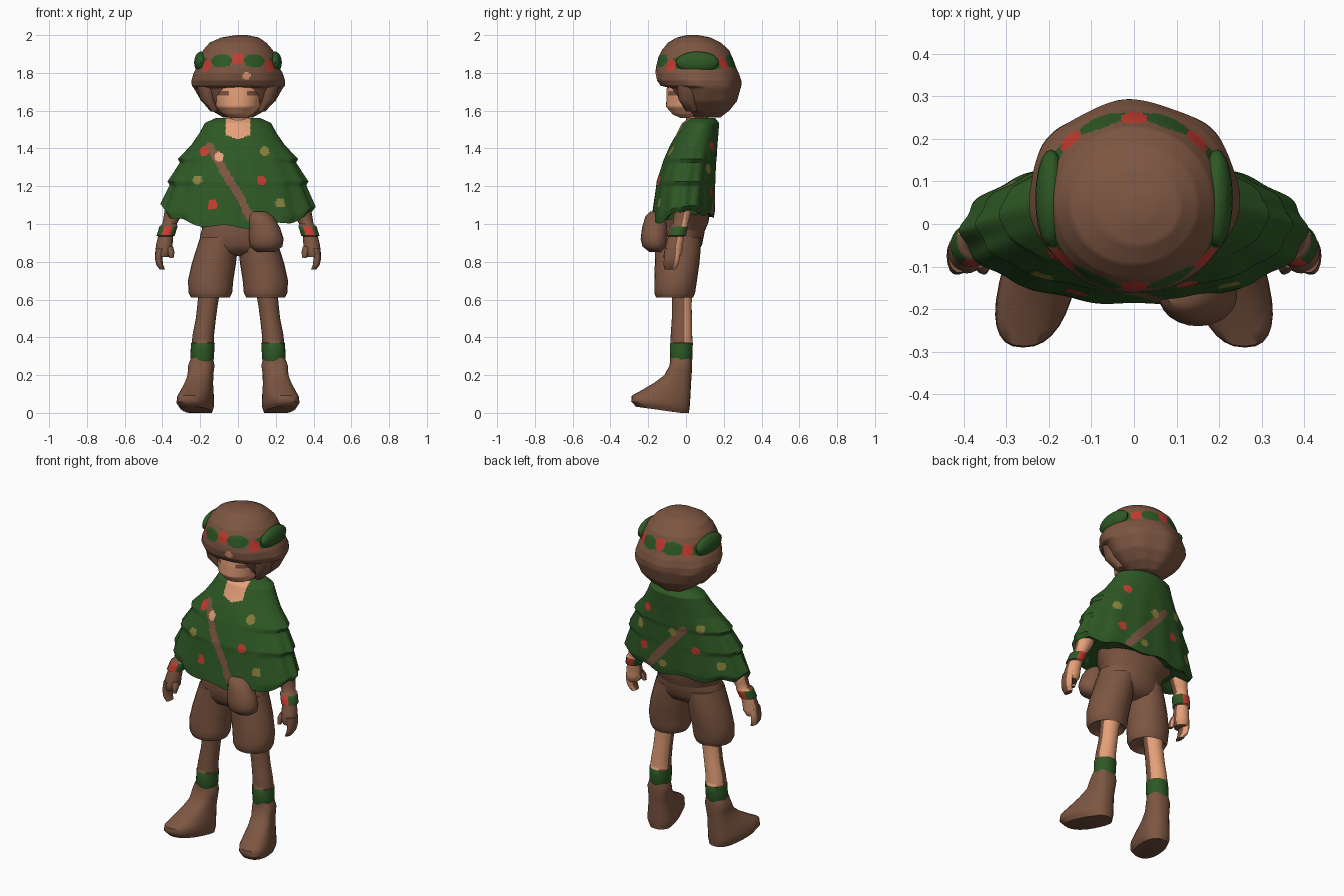
import bpy, math

BROWN, GREEN, SKIN, RED, YELLOW = range(5)
MATS = []
for name, col in (("brown", (0.205, 0.093, 0.054)), ("leaf green", (0.027, 0.098, 0.018)),
                  ("skin", (0.78, 0.35, 0.19)), ("berry red", (0.56, 0.045, 0.028)),
                  ("olive yellow", (0.25, 0.22, 0.045))):
    m = bpy.data.materials.new(name)
    m.diffuse_color = (*col, 1)
    MATS.append(m)


def loft(name, rings, segs=20, steps=1, mat=BROWN, rule=None, warp=None, power=1):
    """Skin a stack of ellipses (z, cx, cy, rx, ry), listed from top to bottom."""
    dense = [rings[0]]
    for a, b in zip(rings, rings[1:]):
        for s in range(1, steps + 1):
            t = s / steps
            dense.append([p + (q - p) * t for p, q in zip(a, b)])
    verts, faces = [], []
    for z, cx, cy, rx, ry in dense:
        for i in range(segs):
            a = 2 * math.pi * i / segs
            c, s = (math.copysign(abs(v) ** power, v) for v in (math.cos(a), math.sin(a)))
            p = (cx + rx * c, cy + ry * s, z)
            verts.append(warp(*p, a) if warp else p)
    for r in range(len(dense) - 1):
        for i in range(segs):
            j = (i + 1) % segs
            k, n = r * segs, (r + 1) * segs
            faces.append((k + i, n + i, n + j, k + j))
    faces.append(tuple(range(segs)))
    faces.append(tuple(reversed(range(len(verts) - segs, len(verts)))))
    me = bpy.data.meshes.new(name)
    me.from_pydata(verts, [], faces)
    for m in MATS:
        me.materials.append(m)
    for p in me.polygons:
        p.material_index = rule(p.center, p.normal) if rule else mat
    me.shade_smooth()
    me.set_sharp_from_angle(angle=math.radians(50))
    ob = bpy.data.objects.new(name, me)
    bpy.context.collection.objects.link(ob)
    return ob


def blob(name, c, r, mat):
    """Ellipsoid made from a loft."""
    rings = []
    for i in range(11):
        a = math.pi * (0.03 + 0.94 * i / 10)
        s = math.sin(a)
        rings.append((c[2] + r[2] * math.cos(a), c[0], c[1], r[0] * s, r[1] * s))
    return loft(name, rings, 20, mat=mat)


# Hat and hair, with painted flowers and leaves round the band
FLOWERS = [(-90, 1.875), (-38, 1.838), (-142, 1.838), (90, 1.87), (45, 1.855), (135, 1.855)]
LEAVES = [(-64, 1.865), (-116, 1.865), (68, 1.86), (112, 1.86), (-20, 1.855), (-160, 1.855),
          (22, 1.85), (158, 1.85)]


def hat_rule(c, n):
    a = math.degrees(math.atan2(c.y - 0.05, c.x))

    def near(spots, w, h):
        return any((((a - s + 180) % 360 - 180) / w) ** 2 + ((c.z - z) / h) ** 2 < 1 for s, z in spots)
    if near(FLOWERS, 9, 0.032):
        return RED
    if near(LEAVES, 18, 0.035):
        return GREEN
    if c.y < 0 and math.hypot(c.x - 0.045, c.z - 1.785) < 0.02:
        return SKIN
    return BROWN


def hat_warp(x, y, z, a):
    # irregular brim and hair ends
    k = 1 + 0.018 * math.cos(7 * a + 1) * max(0, min(1, (1.82 - z) / 0.08))
    return (x * k, y * k, z)


loft("hat_and_hair", [
    (2.0, 0.02, 0.035, 0.03, 0.03), (1.987, 0.01, 0.04, 0.10, 0.09), (1.96, 0, 0.045, 0.15, 0.14),
    (1.92, 0, 0.05, 0.185, 0.178), (1.88, 0, 0.05, 0.205, 0.197), (1.83, 0, 0.053, 0.218, 0.212),
    (1.80, 0, 0.058, 0.235, 0.22), (1.76, 0, 0.067, 0.247, 0.222), (1.732, 0, 0.076, 0.245, 0.212),
    (1.72, 0, 0.1, 0.235, 0.185), (1.65, 0, 0.105, 0.195, 0.16), (1.60, 0, 0.105, 0.14, 0.12),
    (1.565, 0, 0.1, 0.08, 0.08)], 128, 7, rule=hat_rule, warp=hat_warp)

# Face with brown eye patches, and the neck
loft("face", [
    (1.75, 0, 0.02, 0.125, 0.12), (1.68, 0, 0.02, 0.128, 0.124), (1.62, 0, 0.015, 0.115, 0.12),
    (1.58, 0, 0.02, 0.08, 0.09), (1.562, 0, 0.02, 0.04, 0.05)], 48, 6,
    rule=lambda c, n: BROWN if abs(c.x) > 0.055 and abs(c.z - 1.692) < 0.016 else SKIN)
loft("neck", [(1.61, 0, 0.06, 0.065, 0.06), (1.56, 0, 0.06, 0.06, 0.06), (1.5, 0, 0.06, 0.08, 0.06)], mat=SKIN)

# Poncho with dots, shoulder strap and open collar as face colours
DOTS = [  # x, z, which side (-1 front, 1 back), colour
    (0.14, 1.385, -1, YELLOW), (-0.215, 1.235, -1, YELLOW), (0.225, 1.11, -1, YELLOW),
    (0.125, 1.23, -1, RED), (-0.135, 1.10, -1, RED), (-0.18, 1.385, -1, RED), (-0.1, 1.355, -1, SKIN),
    (0.16, 1.41, 1, RED), (0.22, 1.29, 1, YELLOW), (0.19, 1.17, 1, RED), (-0.19, 1.36, 1, YELLOW),
    (-0.16, 1.22, 1, RED), (-0.02, 1.31, 1, YELLOW), (-0.3, 1.15, 1, YELLOW), (0.05, 1.1, 1, YELLOW)]
STRAPS = [(-0.15, 1.41, 0.09, 1.0, -1), (-0.09, 1.34, 0.15, 1.07, 1)]


def poncho_rule(c, n):
    side = -1 if n.y < 0 else 1
    if side < 0 and abs(c.x) < 0.065 and c.z > 1.45 + abs(c.x) * 0.3:
        return SKIN
    for x, z, s, m in DOTS:
        if s == side and math.hypot(c.x - x, c.z - z) < 0.025:
            return m
    for x0, z0, x1, z1, s in STRAPS:
        dx, dz = x1 - x0, z1 - z0
        t = ((c.x - x0) * dx + (c.z - z0) * dz) / (dx * dx + dz * dz)
        t = max(0, min(1, t))
        if s == side and math.hypot(c.x - x0 - t * dx, c.z - z0 - t * dz) < 0.022:
            return BROWN
    return GREEN


def poncho_warp(x, y, z, a):
    # hem hangs lower in front and back, with soft folds
    low = max(0, (1.22 - z) / 0.15)
    s = math.sin(a)
    drop = 0.095 * max(0, -s) + 0.035 * max(0, s) + 0.01 * math.cos(9 * a)
    k = 1 + 0.015 * math.cos(14 * a) * min(1, max(0, 1.5 - z) / 0.3)
    return (x * k, y * k, z - low * drop)


loft("poncho", [
    (1.56, 0, 0.085, 0.12, 0.07), (1.535, 0, 0.077, 0.175, 0.098), (1.48, 0, 0.062, 0.205, 0.11),
    (1.42, 0, 0.042, 0.245, 0.125), (1.345, 0, 0.023, 0.315, 0.14), (1.325, 0, 0.018, 0.305, 0.142),
    (1.225, 0, 0.0, 0.368, 0.156), (1.205, 0, -0.002, 0.356, 0.157), (1.10, 0, -0.015, 0.405, 0.168),
    (1.075, 0, -0.02, 0.385, 0.168), (1.085, 0, -0.02, 0.30, 0.14)], 220, 10, rule=poncho_rule, warp=poncho_warp)

# Shirt below the poncho, hips and hip bag
loft("shirt", [(1.13, 0, -0.015, 0.30, 0.135), (1.06, 0, -0.02, 0.25, 0.143), (1.01, 0, -0.025, 0.20, 0.145),
               (0.93, 0, -0.035, 0.18, 0.12)], 32)
loft("shorts_hips", [(1.02, 0, -0.035, 0.175, 0.14), (0.95, 0, -0.038, 0.198, 0.135),
                     (0.89, 0, -0.04, 0.208, 0.125), (0.85, 0, -0.04, 0.19, 0.10),
                     (0.83, 0, -0.04, 0.12, 0.05)], 32)
loft("hip_bag", [(1.065, 0.11, -0.155, 0.04, 0.035), (1.04, 0.12, -0.16, 0.065, 0.055),
                 (0.98, 0.14, -0.165, 0.083, 0.068), (0.92, 0.15, -0.168, 0.092, 0.072),
                 (0.88, 0.15, -0.165, 0.085, 0.065), (0.853, 0.148, -0.155, 0.05, 0.04)], 24, 2)


def arm_rule(c, n):
    if 0.94 < c.z < 0.985:
        return RED if abs(n.y) > 0.8 else GREEN
    return SKIN if n.y > 0.25 else BROWN


def leg_rule(c, n):
    if c.z < 0.37:
        return GREEN
    return SKIN if n.y > 0.15 else BROWN


for s, side in ((1, "left"), (-1, "right")):
    # Hair lock beside the face and leaf on the band
    loft(side + "_hair_lock", [(1.74, s * 0.17, 0.01, 0.05, 0.06), (1.66, s * 0.16, 0.01, 0.04, 0.05),
                               (1.595, s * 0.125, 0.03, 0.02, 0.03)], 12)
    blob(side + "_hat_leaf", (s * 0.195, 0.06, 1.855), (0.037, 0.115, 0.058), GREEN)

    # Shorts leg
    loft(side + "_shorts_leg", [
        (0.93, s * 0.095, -0.04, 0.105, 0.12), (0.86, s * 0.113, -0.043, 0.11, 0.12),
        (0.79, s * 0.128, -0.047, 0.117, 0.118), (0.70, s * 0.145, -0.055, 0.12, 0.113),
        (0.635, s * 0.146, -0.06, 0.115, 0.108), (0.61, s * 0.146, -0.06, 0.102, 0.098),
        (0.635, s * 0.15, -0.05, 0.07, 0.07)], 24, 2)

    # Bare leg with green sock band
    loft(side + "_leg", [
        (0.66, s * 0.15, -0.02, 0.058, 0.055), (0.58, s * 0.16, -0.022, 0.054, 0.052),
        (0.50, s * 0.17, -0.022, 0.053, 0.053), (0.41, s * 0.184, -0.024, 0.057, 0.057),
        (0.372, s * 0.186, -0.024, 0.058, 0.058), (0.37, s * 0.186, -0.024, 0.063, 0.06),
        (0.285, s * 0.19, -0.026, 0.062, 0.06), (0.27, s * 0.19, -0.026, 0.055, 0.055)], 24, 2, rule=leg_rule)

    # Boot with the toe turned out and the sole tipped up
    def boot_warp(x, y, z, a):
        f = max(0, -(y + 0.03))
        return (x + s * 0.22 * f, y, z + 0.14 * f * max(0, 1 - z / 0.12))
    loft(side + "_boot", [
        (0.29, s * 0.19, -0.026, 0.058, 0.055), (0.25, s * 0.193, -0.028, 0.069, 0.06),
        (0.20, s * 0.195, -0.042, 0.066, 0.072), (0.16, s * 0.198, -0.07, 0.07, 0.097),
        (0.12, s * 0.20, -0.105, 0.079, 0.13), (0.08, s * 0.202, -0.132, 0.087, 0.155),
        (0.035, s * 0.203, -0.135, 0.09, 0.155), (0.0, s * 0.20, -0.125, 0.075, 0.14)],
        28, 2, warp=boot_warp, power=0.82)

    # Forearm, wristband and hand
    loft(side + "_arm", [
        (1.13, s * 0.325, -0.02, 0.055, 0.05), (1.06, s * 0.34, -0.02, 0.05, 0.046),
        (1.0, s * 0.362, -0.03, 0.038, 0.04), (0.987, s * 0.368, -0.038, 0.048, 0.05),
        (0.938, s * 0.383, -0.05, 0.048, 0.05), (0.935, s * 0.383, -0.052, 0.04, 0.042),
        (0.89, s * 0.39, -0.062, 0.044, 0.045), (0.85, s * 0.393, -0.068, 0.045, 0.048),
        (0.825, s * 0.398, -0.072, 0.035, 0.04)], 24, 2, rule=arm_rule)
    loft(side + "_fingers", [
        (0.87, s * 0.41, -0.07, 0.027, 0.045), (0.82, s * 0.42, -0.075, 0.02, 0.043),
        (0.785, s * 0.415, -0.08, 0.018, 0.04), (0.758, s * 0.40, -0.085, 0.014, 0.03)], 14, 2, rule=arm_rule)
    loft(side + "_thumb", [
        (0.88, s * 0.365, -0.08, 0.022, 0.024), (0.85, s * 0.355, -0.095, 0.019, 0.022),
        (0.82, s * 0.352, -0.105, 0.011, 0.014)], 12, 2, rule=arm_rule)
